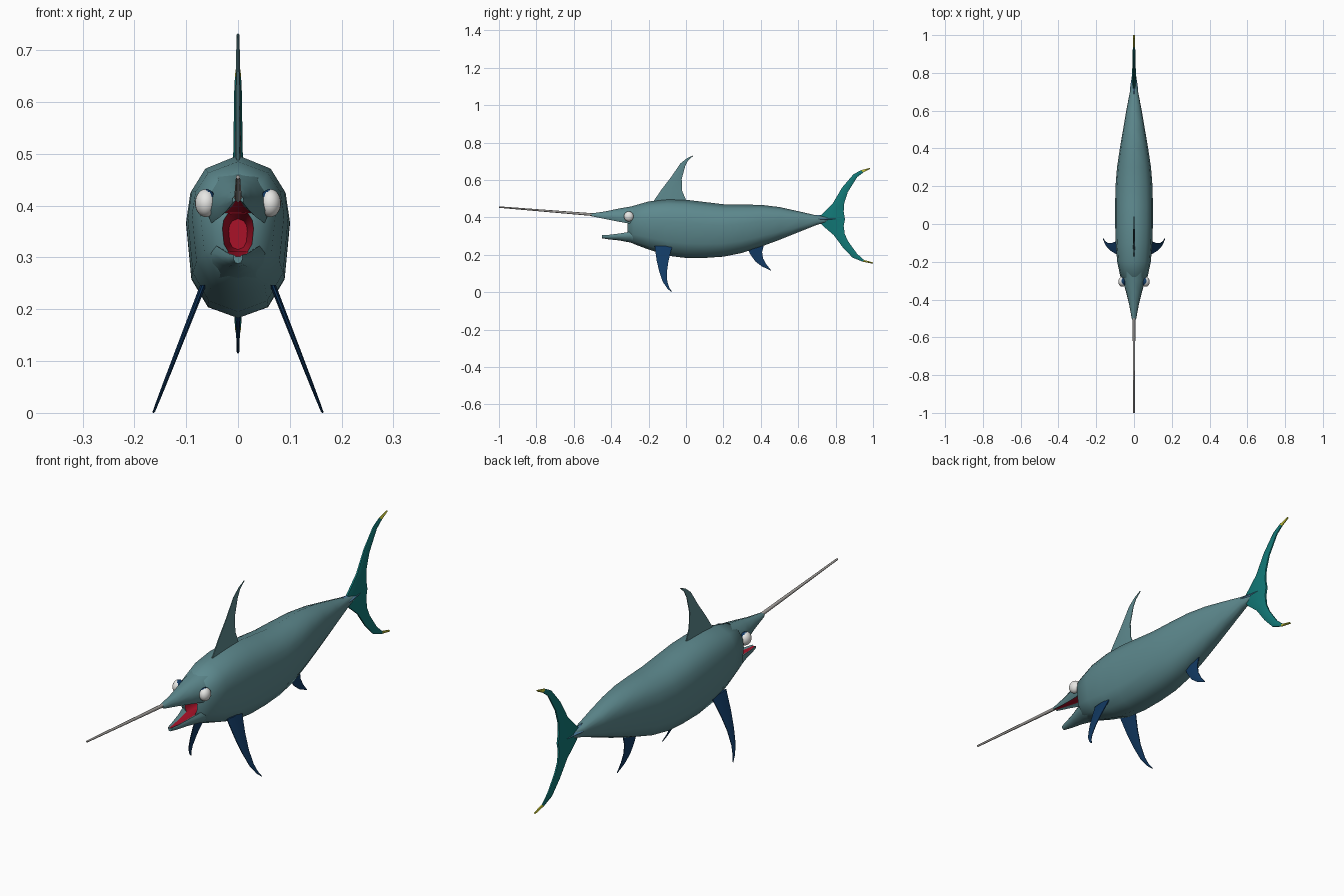
import bpy, bmesh, math
from mathutils import Vector

if "Cube" in bpy.data.objects:
    bpy.data.objects.remove(bpy.data.objects["Cube"])


def material(name, r, g, b):
    m = bpy.data.materials.new(name)
    m.use_nodes = True
    m.diffuse_color = (r, g, b, 1)
    m.node_tree.nodes["Principled BSDF"].inputs["Base Color"].default_value = (r, g, b, 1)
    return m


SKIN = material("grey teal skin", .11, .25, .27)
TEAL = material("tail teal", .006, .19, .185)
NAVY = material("navy fin", .006, .042, .125)
RED = material("mouth red", .4, .006, .022)
WHITE = material("eye white", .8, .8, .78)
YELLOW = material("fin tip yellow", .55, .55, .04)
BLUE = material("tail root blue", .09, .25, .42)
GREY = material("bill grey", .4, .38, .36)


def finish(name, bm, mats, rule=None, angle=50):
    bmesh.ops.recalc_face_normals(bm, faces=bm.faces)
    if rule:
        for f in bm.faces:
            f.material_index = rule(f)
    mesh = bpy.data.meshes.new(name)
    bm.to_mesh(mesh)
    bm.free()
    for m in mats:
        mesh.materials.append(m)
    ob = bpy.data.objects.new(name, mesh)
    bpy.context.collection.objects.link(ob)
    bpy.ops.object.select_all(action='DESELECT')
    bpy.context.view_layer.objects.active = ob
    ob.select_set(True)
    bpy.ops.object.shade_smooth_by_angle(angle=math.radians(angle))
    return ob


def loft(rings):
    """Skin a row of equal-sized closed rings and cap both ends."""
    bm = bmesh.new()
    rows = [[bm.verts.new(p) for p in ring] for ring in rings]
    n = len(rows[0])
    for a, b in zip(rows, rows[1:]):
        for j in range(n):
            k = (j + 1) % n
            bm.faces.new((a[j], a[k], b[k], b[j]))
    bm.faces.new(rows[0])
    bm.faces.new(rows[-1][::-1])
    return bm


def section_rings(stations, half, flip=1):
    """Stations are (y, half width, top, bottom); half is the +x outline."""
    outline = half + [(-x, z) for x, z in reversed(half) if x > 0]
    return [[(x * w, y, (t + b) / 2 + flip * z * (t - b) / 2) for x, z in outline]
            for y, w, t, b in stations]


# Body, ending in a recessed mouth cavity
body_half = [(0, 1), (.65, .83), (.92, .55), (1, .2), (.9, -.5), (.58, -.86), (0, -1)]
body_stations = [
    (.79, .005, .398, .385), (.7, .022, .41, .36), (.6, .041, .433, .32),
    (.5, .058, .455, .28), (.4, .075, .467, .243), (.3, .09, .468, .21),
    (.2, .098, .47, .19), (.1, .1, .482, .183), (0, .1, .494, .183),
    (-.1, .097, .497, .195), (-.2, .089, .485, .228), (-.28, .072, .462, .258),
    (-.305, .045, .425, .285), (-.312, .03, .392, .303), (-.21, .018, .375, .315)]
finish("body", loft(section_rings(body_stations, body_half)), [SKIN, RED],
       lambda f: int(all(abs(v.co.x) < .031 and -.32 < v.co.y < -.2 for v in f.verts)))

# Jaws, with a red strip on the inner side
jaw_half = [(0, 1), (.6, .75), (.92, .1), (1, -.5), (.85, -1), (.45, -.6)]
jaw_half_count = len(jaw_half)


def jaw(name, stations, flip):
    def inner(f):
        c = f.calc_center_median()
        return int(abs(c.x) < .0005 and f.normal.z * flip < -.5)
    finish(name, loft(section_rings(stations, jaw_half, flip)), [SKIN, RED], inner)


jaw("upper_jaw", [(-.25, .066, .468, .37), (-.3, .06, .457, .366), (-.36, .042, .447, .377),
                  (-.43, .025, .432, .391), (-.505, .011, .421, .406)], 1)
jaw("lower_jaw", [(-.25, .06, .325, .25), (-.3, .05, .323, .266), (-.36, .032, .313, .277),
                  (-.41, .02, .307, .282), (-.45, .009, .305, .288)], -1)

# Bill
bill_ends = [(-.49, .414, .0075), (-1, .455, .004)]
finish("bill", loft([[(r * math.cos(i * math.pi / 4), y, z + r * math.sin(i * math.pi / 4))
                      for i in range(8)] for y, z, r in bill_ends]), [GREY])


# Fins: pairs of leading and trailing edge points with a lens section
def fin(name, edges, thick, mats, rule=None, place=lambda x, z: x):
    rings = []
    for i, (ly, lz, ty, tz) in enumerate(edges):
        t = thick * (1 - .6 * i / (len(edges) - 1))
        e = t * .35
        my, mz = ly * .6 + ty * .4, lz * .6 + tz * .4
        ring = [(e, ly, lz), (t, my, mz), (e, ty, tz), (-e, ty, tz), (-t, my, mz), (-e, ly, lz)]
        rings.append([(place(x, z), y, z) for x, y, z in ring])
    finish(name, loft(rings), mats, rule)


fin("dorsal_fin", [(-.185, .47, .01, .47), (-.13, .55, -.02, .54), (-.08, .615, -.023, .605),
                   (-.03, .688, -.004, .675), (.005, .716, .012, .705), (.04, .732, .038, .728)],
    .006, [SKIN])
fin("anal_fin", [(.32, .255, .42, .265), (.342, .205, .407, .215), (.37, .165, .412, .18),
                 (.405, .138, .43, .148), (.455, .115, .453, .12)], .006, [NAVY])

pectoral = [(-.168, .247, -.073, .247), (-.157, .17, -.093, .17), (-.143, .11, -.102, .11),
            (-.124, .055, -.1, .057), (-.1, .02, -.09, .025), (-.078, 0, -.077, .005)]
for side, s in (("left", 1), ("right", -1)):
    fin(side + "_pectoral_fin", pectoral, .006, [NAVY],
        place=lambda x, z, s=s: s * (.067 + (.247 - z) * .39 + x))

# Tail, two lobes meeting at the root
upper = [(.7, .392, .85, .39), (.735, .425, .843, .43), (.785, .475, .846, .475),
         (.835, .56, .865, .535), (.895, .63, .915, .615), (.935, .652, .948, .64),
         (.985, .665, .983, .658)]
lower = [(.7, .392, .85, .39), (.735, .352, .843, .355), (.79, .305, .849, .31),
         (.838, .24, .868, .27), (.89, .185, .915, .205), (.945, .163, .952, .172),
         (1, .152, .998, .16)]
for name, edges in (("upper_tail_lobe", upper), ("lower_tail_lobe", lower)):
    fin(name, edges, .012, [TEAL, YELLOW],
        lambda f: int(f.calc_center_median().y > .94))

# Blue wedge where the tail leaves the body
finish("tail_root", loft([[(0, y, .392 + h), (w, y, .392), (0, y, .392 - h), (-w, y, .392)]
                          for y, w, h in ((.68, .02, .022), (.72, .021, .02), (.8, .009, .012))]),
       [BLUE])

# Eyes with a navy lid on the upper inner side
for side, s in (("left", 1), ("right", -1)):
    bm = bmesh.new()
    bmesh.ops.create_uvsphere(bm, u_segments=20, v_segments=14, radius=1)
    lid = Vector((-s * .6, .25, .76))
    for v in bm.verts:
        v.co = Vector((v.co.x * .021, v.co.y * .026, v.co.z * .027))
        v.co += Vector((s * .062, -.306, .405))
    finish(side + "_eye", bm, [WHITE, NAVY], lambda f, d=lid: int(f.normal.dot(d) > .62))
